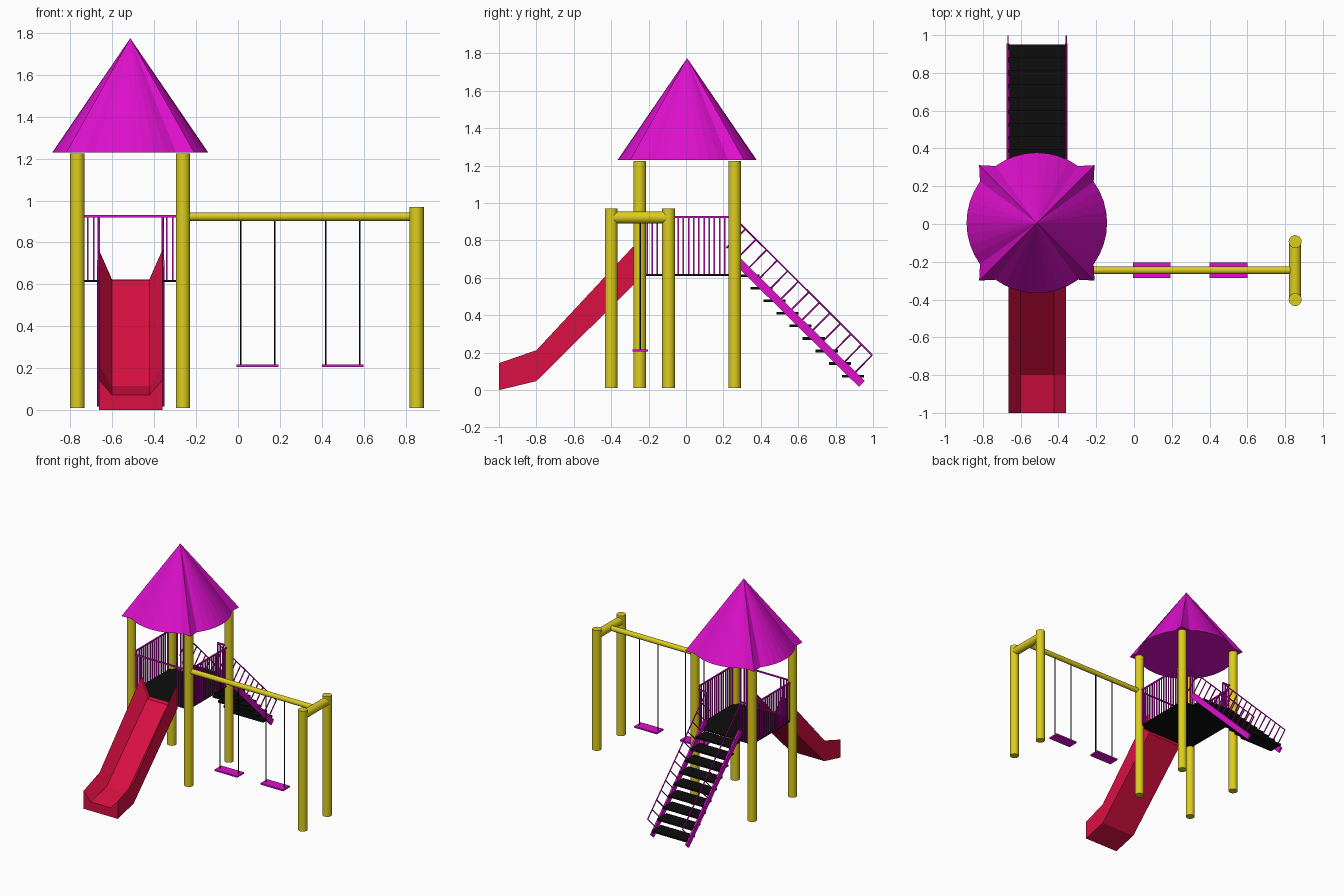
import bpy, bmesh, math
from mathutils import Vector, Matrix

if "Cube" in bpy.data.objects:
    bpy.data.objects.remove(bpy.data.objects["Cube"])


def material(name, rgb):
    m = bpy.data.materials.new(name)
    m.diffuse_color = (*rgb, 1)
    m.use_nodes = True
    m.node_tree.nodes["Principled BSDF"].inputs["Base Color"].default_value = m.diffuse_color
    return m


YELLOW = material("yellow", (0.72, 0.61, 0.013))
MAGENTA = material("magenta", (0.72, 0.005, 0.6))
RED = material("red", (0.7, 0.005, 0.055))
BLACK = material("black", (0.004, 0.004, 0.004))


def add_object(name, bm, mat, smooth=False):
    bmesh.ops.recalc_face_normals(bm, faces=bm.faces)
    me = bpy.data.meshes.new(name)
    bm.to_mesh(me)
    bm.free()
    me.materials.append(mat)
    ob = bpy.data.objects.new(name, me)
    bpy.context.collection.objects.link(ob)
    if smooth:
        bpy.ops.object.select_all(action='DESELECT')
        ob.select_set(True)
        bpy.context.view_layer.objects.active = ob
        bpy.ops.object.shade_smooth_by_angle(angle=math.radians(40))
    return ob


def rods(name, pairs, r, mat, sides=24):
    """Straight round bars between pairs of points, in one object."""
    bm = bmesh.new()
    for p, q in pairs:
        p, q = Vector(p), Vector(q)
        d = q - p
        mtx = Matrix.Translation((p + q) / 2) @ d.to_track_quat('Z', 'Y').to_matrix().to_4x4()
        bmesh.ops.create_cone(bm, cap_ends=True, segments=sides, radius1=r, radius2=r,
                              depth=d.length, matrix=mtx)
    return add_object(name, bm, mat, sides > 8)


def boxes(name, items, mat):
    """Boxes given as (centre, size), in one object."""
    bm = bmesh.new()
    for c, s in items:
        bmesh.ops.create_cube(bm, size=1, matrix=Matrix.Translation(c) @ Matrix.Diagonal((*s, 1)))
    return add_object(name, bm, mat)


XL, XR, YF, YB = -0.767, -0.262, -0.248, 0.26      # tower post centres
SL, SR = -0.664, -0.361                            # slide and stair sides
CX, CY = (XL + XR) / 2, (YF + YB) / 2
DECK, RAIL = 0.62, 0.925

# Tower posts
for xn, x in (("left", XL), ("right", XR)):
    for yn, y in (("front", YF), ("back", YB)):
        rods(f"tower_post_{yn}_{xn}", [((x, y, 0.01), (x, y, 1.225))], 0.034, YELLOW)

# Roof: faceted cone on a round base with four pulled-out corners
bm = bmesh.new()
ring = []
for i in range(40):
    a = math.radians(9 * i)
    r = 0.432 if i % 10 == 5 else 0.372
    ring.append(bm.verts.new((CX + r * math.cos(a), CY + r * math.sin(a), 1.23)))
apex = bm.verts.new((CX, CY, 1.775))
for i in range(40):
    bm.faces.new((ring[i], ring[(i + 1) % 40], apex))
bm.faces.new(ring)
add_object("roof", bm, MAGENTA)

# Deck
boxes("deck", [((CX, CY, DECK - 0.004), (XR - XL, YB - YF, 0.01))], BLACK)

# Side railings
for n, x in (("left", XL), ("right", XR)):
    boxes(f"railing_{n}",
          [((x, CY, RAIL), (0.01, YB - YF, 0.01))] +
          [((x, -0.208 + 0.0277 * i, (DECK + RAIL) / 2), (0.008, 0.008, RAIL - DECK))
           for i in range(16)], MAGENTA)

# Short front and back railing panels beside the slide and the stairs
short = [XL + 0.05, XL + 0.078, SL, SR, XR - 0.078, XR - 0.05]
for n, y in (("front", YF), ("back", YB)):
    bars = [((x, y, (DECK + RAIL) / 2), (0.008, 0.008, RAIL - DECK)) for x in short]
    if n == "front":
        bars.append(((CX, y, RAIL), (XR - XL, 0.01, 0.01)))
    else:
        bars += [(((XL + SL) / 2, y, RAIL), (SL - XL, 0.01, 0.01)),
                 (((XR + SR) / 2, y, RAIL), (XR - SR, 0.01, 0.01))]
    boxes(f"railing_{n}", bars, MAGENTA)

# Slide: channel section carried along stations (y, underside, floor, side top)
bm = bmesh.new()
loops = []
for y, zb, zf, zt in ((-1, 0, 0.072, 0.144), (-0.8, 0.048, 0.115, 0.213),
                      (-0.285, 0.558, 0.62, 0.765), (-0.25, 0.593, 0.624, 0.765)):
    section = ((SL, zb), (SR, zb), (SR, zt), (SR - 0.062, zf), (SL + 0.062, zf), (SL, zt))
    loops.append([bm.verts.new((x, y, z)) for x, z in section])
for a, b in zip(loops, loops[1:]):
    for i in range(6):
        j = (i + 1) % 6
        bm.faces.new((a[i], a[j], b[j], b[i]))
bm.faces.new(loops[0])
bm.faces.new(loops[-1])
add_object("slide", bm, RED)

# Stair treads
boxes("stair_treads",
      [(((SL + SR) / 2, 0.892 - 0.0697 * i, 0.075 + 0.067 * i), (SR - SL, 0.118, 0.014))
       for i in range(9)], BLACK)

# Stair stringers and handrails
top, low = Vector((0, 0.265, 0.70)), Vector((0, 0.94, 0.033))
along = (low - top).normalized()
up = Vector((0, -along.z, along.y))
for n, x in (("left", SL - 0.003), ("right", SR + 0.003)):
    off = Vector((x, 0, 0))
    bm = bmesh.new()
    sides = []
    for dx in (-0.007, 0.007):
        o = off + Vector((dx, 0, 0))
        sides.append([bm.verts.new(o + p + up * s) for p, s in
                      ((top, 0.022), (low, 0.022), (low, -0.022), (top, -0.022))])
    for i in range(4):
        j = (i + 1) % 4
        bm.faces.new((sides[0][i], sides[0][j], sides[1][j], sides[1][i]))
    bm.faces.new(sides[0])
    bm.faces.new(sides[1])
    add_object(f"stair_stringer_{n}", bm, MAGENTA)

    r0, r1 = Vector((x, 0.262, 0.918)), Vector((x, 0.995, 0.187))
    pairs = [(r0, r1)]
    for i in range(13):
        p = r1.lerp(r0, i / 13)
        pairs.append((p, p - up * 0.145))
    rods(f"stair_handrail_{n}", pairs, 0.0045, MAGENTA, 6)

# Swing frame
SY, PX = -0.245, 0.853
for n, y in (("front", -0.4), ("back", -0.093)):
    rods(f"swing_post_{n}", [((PX, y, 0.01), (PX, y, 0.97))], 0.034, YELLOW)
rods("swing_crossbar", [((PX, -0.4, 0.923), (PX, -0.093, 0.923))], 0.032, YELLOW)
rods("swing_beam", [((XR, SY, 0.923), (PX, SY, 0.923))], 0.02, YELLOW)

# Swings
for n, x in (("inner", 0.094), ("outer", 0.5)):
    boxes(f"swing_seat_{n}", [((x, SY, 0.211), (0.2, 0.084, 0.012))], MAGENTA)
    rods(f"swing_ropes_{n}",
         [((x + d, SY, 0.212), (x + d, SY, 0.915)) for d in (-0.081, 0.081)], 0.004, BLACK, 8)
